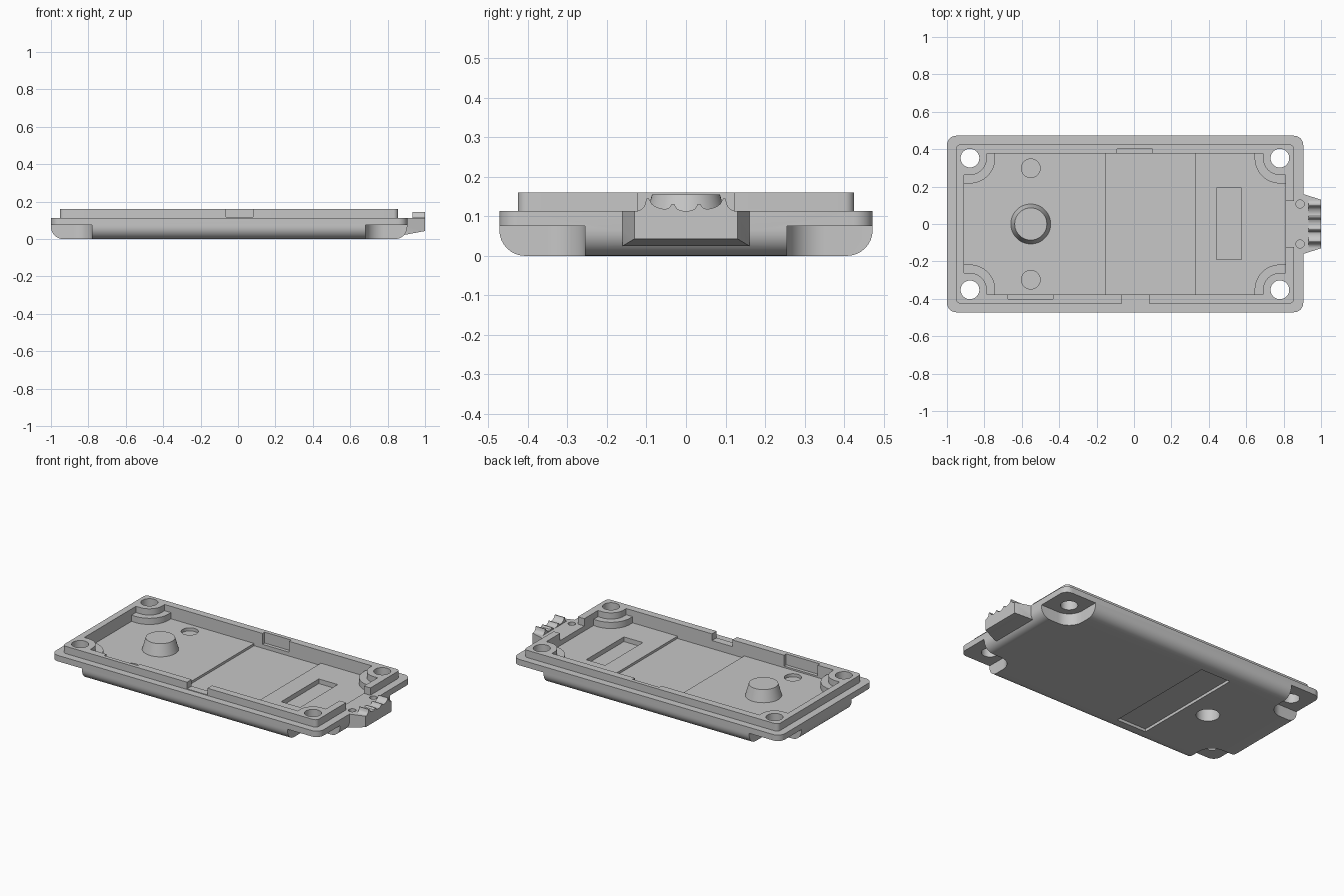
import bpy, bmesh, math

cube = bpy.data.objects.get("Cube")
if cube:
    bpy.data.objects.remove(cube, do_unlink=True)

grey = bpy.data.materials.new("plain grey")
grey.use_nodes = True
grey.diffuse_color = (0.57, 0.57, 0.57, 1)
grey.node_tree.nodes["Principled BSDF"].inputs["Base Color"].default_value = grey.diffuse_color

HOLES_X = {-1: -0.877, 1: 0.78}   # screw positions
HOLE_Y = 0.352
PLATE, TOP, STEP, FLOOR = 0.113, 0.16, 0.12, 0.08


def loft(name, rings):
    """Closed solid through rings of equal point count."""
    bm = bmesh.new()
    loops = [[bm.verts.new(p) for p in ring] for ring in rings]
    n = len(loops[0])
    for a, b in zip(loops, loops[1:]):
        for i in range(n):
            j = (i + 1) % n
            bm.faces.new((a[i], a[j], b[j], b[i]))
    bm.faces.new(loops[0][::-1])
    bm.faces.new(loops[-1])
    bmesh.ops.recalc_face_normals(bm, faces=bm.faces)
    mesh = bpy.data.meshes.new(name)
    bm.to_mesh(mesh)
    bm.free()
    mesh.materials.append(grey)
    obj = bpy.data.objects.new(name, mesh)
    bpy.context.collection.objects.link(obj)
    return obj


def prism(name, outline, z0, z1):
    return loft(name, [[(x, y, z) for x, y in outline] for z in (z0, z1)])


def box(name, x0, x1, y0, y1, z0, z1):
    return prism(name, [(x0, y0), (x1, y0), (x1, y1), (x0, y1)], z0, z1)


def round_rect(x0, x1, y0, y1, r, n=8):
    pts = []
    for k, (cx, cy) in enumerate([(x1 - r, y1 - r), (x0 + r, y1 - r),
                                  (x0 + r, y0 + r), (x1 - r, y0 + r)]):
        for i in range(n + 1):
            a = math.pi / 2 * (k + i / n)
            pts.append((cx + r * math.cos(a), cy + r * math.sin(a)))
    return pts


def cone(name, x, y, r0, r1, z0, z1, n=48):
    ring = [(math.cos(2 * math.pi * i / n), math.sin(2 * math.pi * i / n)) for i in range(n)]
    return loft(name, [[(x + r * c, y + r * s, z) for c, s in ring]
                       for r, z in ((r0, z0), (r1, z1))])


def corner(sx, sy, r, ex, ey, n=14):
    """Line around a screw post, from the end wall ex to the side wall ey."""
    hx, hy = HOLES_X[sx], sy * HOLE_Y
    pts = [(ex, hy - sy * r)]
    for i in range(n + 1):
        a = math.pi / 2 * i / n
        pts.append((hx - sx * r * math.sin(a), hy - sy * r * math.cos(a)))
    return pts + [(hx - sx * r, ey)]


def combine(target, tool, operation):
    mod = target.modifiers.new(operation, 'BOOLEAN')
    mod.operation, mod.object, mod.solver = operation, tool, 'EXACT'
    bpy.context.view_layer.objects.active = target
    bpy.ops.object.modifier_apply(modifier=mod.name)
    bpy.data.objects.remove(tool, do_unlink=True)


def cut(target, tool):
    combine(target, tool, 'DIFFERENCE')


# Tray with a rounded lower edge
R = 0.065
rings = []
for i in range(9):
    a = math.pi / 2 * i / 8
    inset = R * (1 - math.sin(a))
    rings.append((inset, R * (1 - math.cos(a))))
rings.append((0, PLATE))
tray = loft("tray", [[(x, y, z) for x, y in round_rect(
    -1 + d, 0.905 - d, -0.472 + d, 0.472 - d, max(0.05 - d, 0.006))] for d, z in rings])

# Raised rim with openings at the front and the tab end
rim = prism("rim", round_rect(-0.952, 0.856, -0.425, 0.425, 0.025), 0.09, TOP)
cut(rim, box("front_gap", -0.065, 0.08, -0.5, -0.3, PLATE + 0.004, 0.3))
cut(rim, box("tab_gap", 0.7, 1.0, -0.123, 0.123, PLATE, 0.3))
combine(tray, rim, 'UNION')

# Tapered tab on the right end
tab = loft("tab", [[(x, -w, z), (x, w, z), (x, w, PLATE), (x, -w, PLATE)]
                   for x, w, z in ((0.85, 0.16, 0.025), (0.905, 0.16, 0.025), (1.0, 0.13, 0.043))])
combine(tray, tab, 'UNION')

# Cavity, stepped around the screw posts
for r, z in ((0.135, FLOOR), (0.09, STEP)):
    outline = []
    for sx, sy in ((-1, 1), (1, 1), (1, -1), (-1, -1)):
        part = corner(sx, sy, r, -0.91 if sx < 0 else 0.81, sy * 0.378)
        outline += part if sx * sy < 0 else part[::-1]
    cut(tray, prism("cavity", outline, z, 0.3))

# Screw holes and the pockets under them
for sx in (-1, 1):
    for sy in (-1, 1):
        ex, ey = sx * 1.2, sy * 0.7
        cut(tray, prism("pocket", corner(sx, sy, 0.097, ex, ey) + [(ex, ey)], -0.1, 0.075))
        cut(tray, cone("screw_hole", HOLES_X[sx], sy * HOLE_Y, 0.05, 0.05, -0.1, 0.3))

# Recesses in the floor, the inner walls and the underside
for bounds in ((-0.15, 0.325, -0.378, 0.378, FLOOR - 0.015, 0.3),
               (0.44, 0.575, -0.19, 0.193, FLOOR - 0.03, 0.3),
               (-0.09, 0.1, 0.3, 0.4, 0.09, 0.3),
               (-0.673, -0.433, -0.4, -0.3, 0.09, 0.3),
               (-0.4, -0.19, -0.375, 0.375, -0.1, 0.018)):
    cut(tray, box("recess", *bounds))
for s in (-1, 1):
    cut(tray, cone("floor_recess", -0.552, s * 0.298, 0.05, 0.05, FLOOR - 0.02, 0.3))
    cut(tray, cone("tab_hole", 0.888, s * 0.107, 0.022, 0.022, 0.06, 0.3, 24))

# Hollow cone post
combine(tray, cone("post", -0.552, 0, 0.107, 0.086, FLOOR - 0.001, 0.155), 'UNION')
cut(tray, cone("post_hollow", -0.552, 0, 0.068, 0.068, -0.1, 0.1))

# Grip ridges: scalloped profile run along x
profile = [(-0.128, 0.1)]
for y0, y1, z0, z1 in ((-0.128, -0.1, PLATE, 0.145), (-0.094, -0.036, 0.145, 0.131),
                       (-0.03, 0.03, 0.131, 0.131), (0.036, 0.094, 0.131, 0.145),
                       (0.1, 0.128, 0.145, PLATE)):
    groove = min(z0, z1) > PLATE
    for i in range(9):
        t = i / 8
        if groove:
            z = z0 + (z1 - z0) * t - 0.018 * math.sqrt(max(0, 1 - (2 * t - 1) ** 2))
        else:
            u = t if z1 > z0 else 1 - t
            z = PLATE + (0.145 - PLATE) * (1 - math.sqrt(1 - u * u))
        profile.append((y0 + (y1 - y0) * t, z))
profile.append((0.128, 0.1))
ridges = loft("grip_ridges", [[(x, y, z) for y, z in profile] for x in (0.932, 1.0)])

for obj in (tray, ridges):
    bpy.ops.object.select_all(action='DESELECT')
    obj.select_set(True)
    bpy.context.view_layer.objects.active = obj
    bpy.ops.object.shade_smooth_by_angle(angle=math.radians(30))
